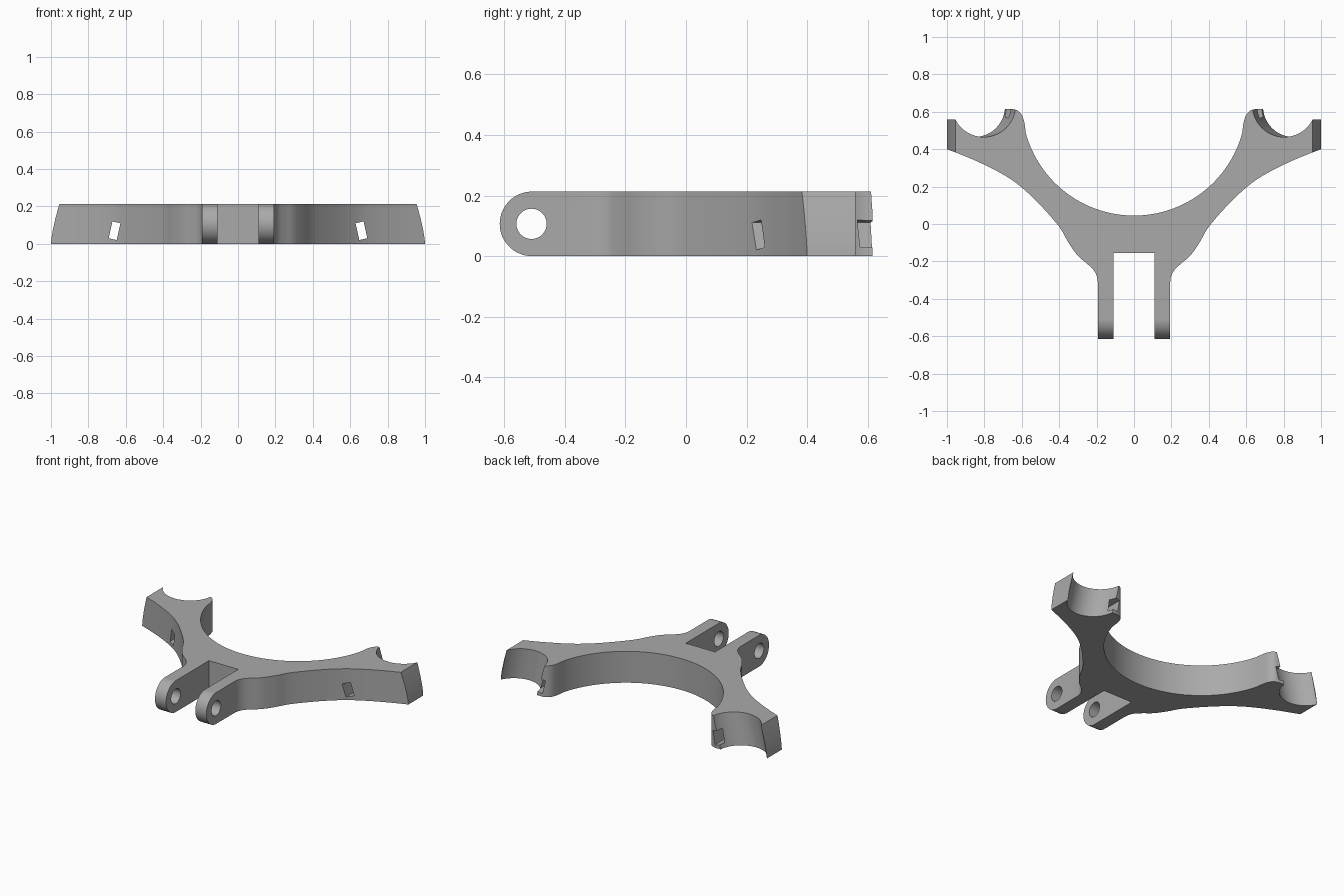
import bpy, bmesh
from math import sin, cos, pi, radians, asin
from mathutils import Vector

cube = bpy.data.objects.get("Cube")
if cube:
    bpy.data.objects.remove(cube, do_unlink=True)

HEIGHT = 0.213

grey = bpy.data.materials.new("plain grey")
grey.use_nodes = True
colour = (0.4, 0.4, 0.4, 1)
grey.diffuse_color = colour
grey.node_tree.nodes["Principled BSDF"].inputs["Base Color"].default_value = colour


def loft(name, start, end):
    """Solid between two matching closed outlines."""
    bm = bmesh.new()
    a = [bm.verts.new(p) for p in start]
    b = [bm.verts.new(p) for p in end]
    bm.faces.new(a)
    bm.faces.new(b)
    for i in range(len(a)):
        j = (i + 1) % len(a)
        bm.faces.new((a[i], a[j], b[j], b[i]))
    bmesh.ops.recalc_face_normals(bm, faces=bm.faces)
    mesh = bpy.data.meshes.new(name)
    bm.to_mesh(mesh)
    bm.free()
    mesh.materials.append(grey)
    obj = bpy.data.objects.new(name, mesh)
    bpy.context.collection.objects.link(obj)
    return obj


def arc(cx, cy, r, a0, a1, n):
    angles = [a0 + (a1 - a0) * i / n for i in range(n + 1)]
    return [(cx + r * cos(a), cy + r * sin(a)) for a in angles]


def spline(pts, steps=6):
    """Smooth curve through the points."""
    p = [Vector(q) for q in pts]
    p = [2 * p[0] - p[1]] + p + [2 * p[-1] - p[-2]]
    out = []
    for a, b, c, d in zip(p, p[1:], p[2:], p[3:]):
        for i in range(steps):
            t = i / steps
            q = 0.5 * (2 * b + (c - a) * t + (2 * a - 5 * b + 4 * c - d) * t * t
                       + (3 * b - a - 3 * c + d) * t ** 3)
            out.append((q.x, q.y))
    return out + [tuple(pts[-1])]


def cut(body, tool, operation="DIFFERENCE"):
    mod = body.modifiers.new("cut", "BOOLEAN")
    mod.operation = operation
    mod.solver = "EXACT"
    mod.object = tool
    bpy.context.view_layer.objects.active = body
    bpy.ops.object.modifier_apply(modifier=mod.name)
    bpy.data.objects.remove(tool, do_unlink=True)


# Half of the plan outline: fork prong, flared side, tip, horn, inner arch
flank = spline([(.193, -.32), (.197, -.285), (.215, -.248), (.25, -.213), (.3, -.17),
                (.35, -.1), (.4, -.015), (.5, .1), (.6, .195), (.7, .265),
                (.85, .34), (1, .4), (1.03, .41)])
horn = spline([(.65, .615), (.62, .605), (.598, .58), (.585, .54)])
reach = asin(.578 / .6)
arch = arc(0, .645, .6, reach - pi / 2, -pi / 2, 32)
half = [(.11, -.155), (.11, -.7), (.193, -.7)] + flank
half += [(1.03, .56), (.86, .56), (.86, .615)] + horn + arch
outline = half + [(-x, y) for x, y in reversed(half[:-1])]
bracket = loft("fork_bracket", [(x, y, 0) for x, y in outline],
               [(x, y, HEIGHT) for x, y in outline])

# Rounded prong ends
mid = HEIGHT / 2
side = arc(-.615 + mid, mid, mid, pi / 2, 3 * pi / 2, 32) + [(.8, 0), (.8, HEIGHT)]
cut(bracket, loft("side_shape", [(-1.2, y, z) for y, z in side],
                  [(1.2, y, z) for y, z in side]), "INTERSECT")

# Leaning, slightly curved outer tip faces
edge = [(1 - .045 * (i / 8) ** 1.4, HEIGHT * i / 8) for i in range(9)]
edge = [(1, -.1)] + edge + [(edge[-1][0], .3)]
front = edge + [(-x, z) for x, z in reversed(edge)]
cut(bracket, loft("tip_shape", [(x, -1, z) for x, z in front],
                  [(x, 1, z) for x, z in front]), "INTERSECT")

# Pivot hole through both prongs
hole = arc(-.51, mid, .05, 0, 2 * pi, 32)[:-1]
cut(bracket, loft("pivot_hole", [(-.5, y, z) for y, z in hole],
                  [(.5, y, z) for y, z in hole]))

for s in (1, -1):
    # Leaning round cradle
    rings = []
    for z in (-.05, HEIGHT + .05):
        t = z / HEIGHT
        r = .163 + .007 * t
        ring = arc(.853 - .05 * t, .465 + r, r, 0, 2 * pi, 64)[:-1]
        rings.append([(s * x, y, z) for x, y in ring])
    cut(bracket, loft("cradle", *rings))

    # Strap slot running front to back
    lean = radians(12.5)
    slot = []
    for u, v in ((-1, -1), (1, -1), (1, 1), (-1, 1)):
        u, v = u * .022, v * .046
        slot.append((s * (.66 + u * cos(lean) - v * sin(lean)),
                     .07 + u * sin(lean) + v * cos(lean)))
    cut(bracket, loft("strap_slot", [(x, 0, z) for x, z in slot],
                      [(x, .8, z) for x, z in slot]))

# Smooth curved walls, crisp edges
bpy.ops.object.select_all(action="DESELECT")
bracket.select_set(True)
bpy.context.view_layer.objects.active = bracket
bpy.ops.object.shade_smooth_by_angle(angle=radians(30))
